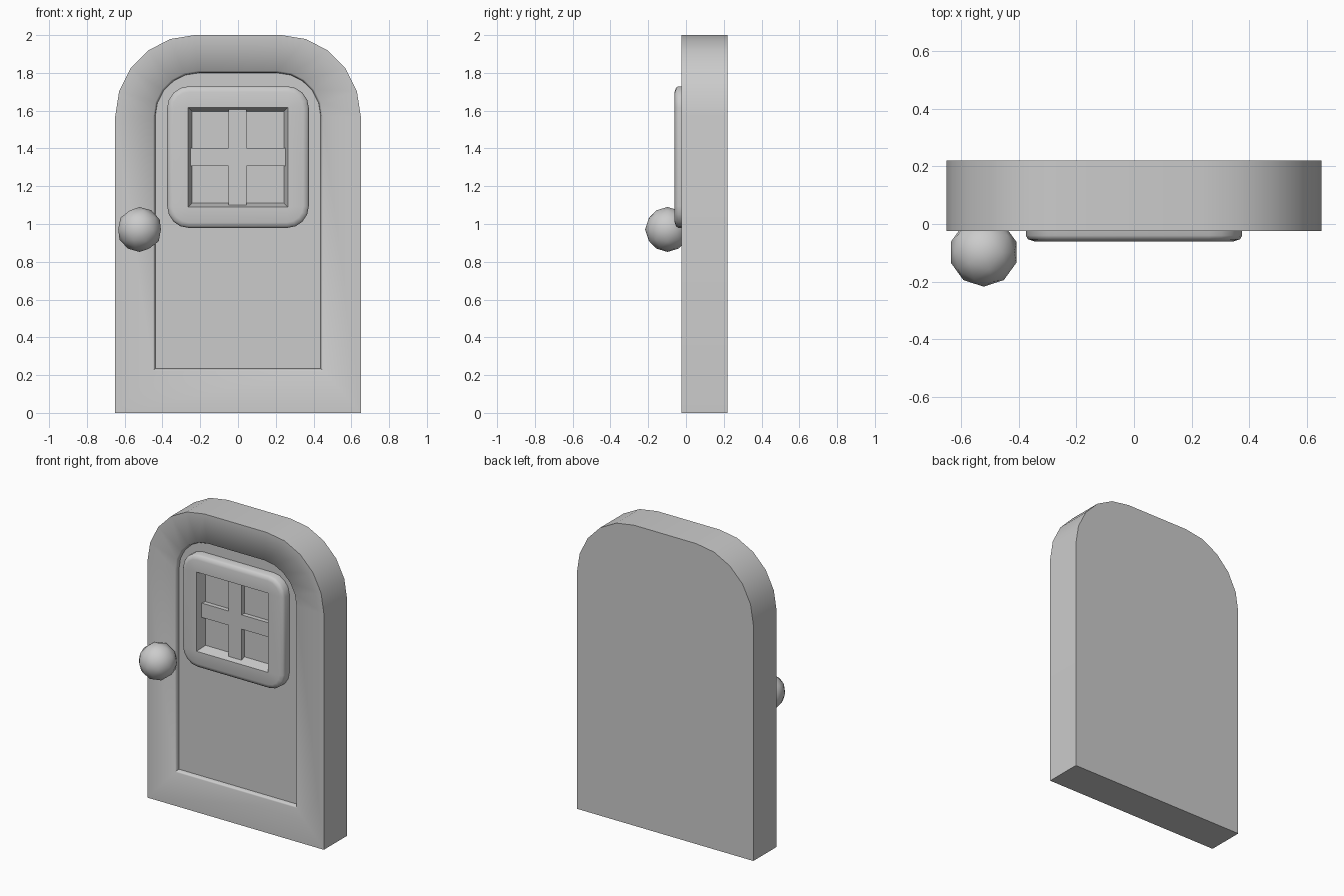
import bpy, bmesh
from math import radians, sin, cos, pi

if "Cube" in bpy.data.objects:
    bpy.data.objects.remove(bpy.data.objects["Cube"])


def make(name, bm, angle=None):
    bmesh.ops.recalc_face_normals(bm, faces=bm.faces)
    me = bpy.data.meshes.new(name)
    bm.to_mesh(me)
    bm.free()
    ob = bpy.data.objects.new(name, me)
    bpy.context.collection.objects.link(ob)
    if angle:
        bpy.ops.object.select_all(action='DESELECT')
        ob.select_set(True)
        bpy.context.view_layer.objects.active = ob
        bpy.ops.object.shade_smooth_by_angle(angle=radians(angle))
    return ob


def loft(bm, rings, close_ends=True, cyclic=False):
    """Bridge matching (points, y) outlines lying in the xz plane."""
    loops = [[bm.verts.new((x, y, z)) for x, z in pts] for pts, y in rings]
    pairs = list(zip(loops, loops[1:]))
    if cyclic:
        pairs.append((loops[-1], loops[0]))
    for a, b in pairs:
        n = len(a)
        for i in range(n):
            j = (i + 1) % n
            bm.faces.new((a[i], a[j], b[j], b[i]))
    if close_ends:
        bm.faces.new(loops[0])
        bm.faces.new(loops[-1])


def arch(w, z0, spring, top, flat, n=5):
    """Door outline: straight sides, elliptical shoulders, flat crown."""
    right = [(w, z0)]
    for i in range(n + 1):
        a = pi / 2 * i / n
        right.append((flat + (w - flat) * cos(a), spring + (top - spring) * sin(a)))
    return right + [(-x, z) for x, z in reversed(right)]


def rounded(h, r, zc, n=4):
    """Rounded square outline with half size h."""
    pts = []
    for k, (sx, sz) in enumerate(((1, 1), (-1, 1), (-1, -1), (1, -1))):
        for i in range(n + 1):
            a = pi / 2 * (k + i / n)
            pts.append((sx * (h - r) + r * cos(a), zc + sz * (h - r) + r * sin(a)))
    return pts


# Door slab with recessed arched panel
bm = bmesh.new()
loft(bm, [
    (arch(0.65, 0.0, 1.57, 2.0, 0.23), 0.22),
    (arch(0.65, 0.0, 1.57, 2.0, 0.23), -0.025),
    (arch(0.448, 0.224, 1.57, 1.81, 0.21), -0.025),
    (arch(0.441, 0.231, 1.57, 1.803, 0.207), -0.012),
    (arch(0.438, 0.234, 1.57, 1.80, 0.206), 0.005),
])
make("door_slab", bm, 65)

# Window surround: rounded outside, square tapered opening
ZC = 1.354
bm = bmesh.new()
loft(bm, [
    (rounded(0.24, 0.001, ZC), 0.015),
    (rounded(0.375, 0.115, ZC), 0.015),
    (rounded(0.375, 0.115, ZC), -0.040),
    (rounded(0.367, 0.107, ZC), -0.053),
    (rounded(0.345, 0.085, ZC), -0.06),
    (rounded(0.264, 0.001, ZC), -0.06),
], close_ends=False, cyclic=True)
bmesh.ops.remove_doubles(bm, verts=bm.verts, dist=0.002)
make("window_surround", bm, 50)

# Crossed window bars
for name, sx, sz, front in (("window_bar_vertical", 0.095, 0.51, -0.027),
                            ("window_bar_horizontal", 0.515, 0.095, -0.025)):
    bm = bmesh.new()
    bmesh.ops.create_cube(bm, size=1)
    for v in bm.verts:
        v.co = (v.co.x * sx - 0.003, front if v.co.y < 0 else 0.012, v.co.z * sz + ZC)
    make(name, bm)

# Round knob
bm = bmesh.new()
bmesh.ops.create_icosphere(bm, subdivisions=2, radius=0.119)
bmesh.ops.translate(bm, verts=bm.verts, vec=(-0.521, -0.098, 0.971))
make("knob", bm, 60)
